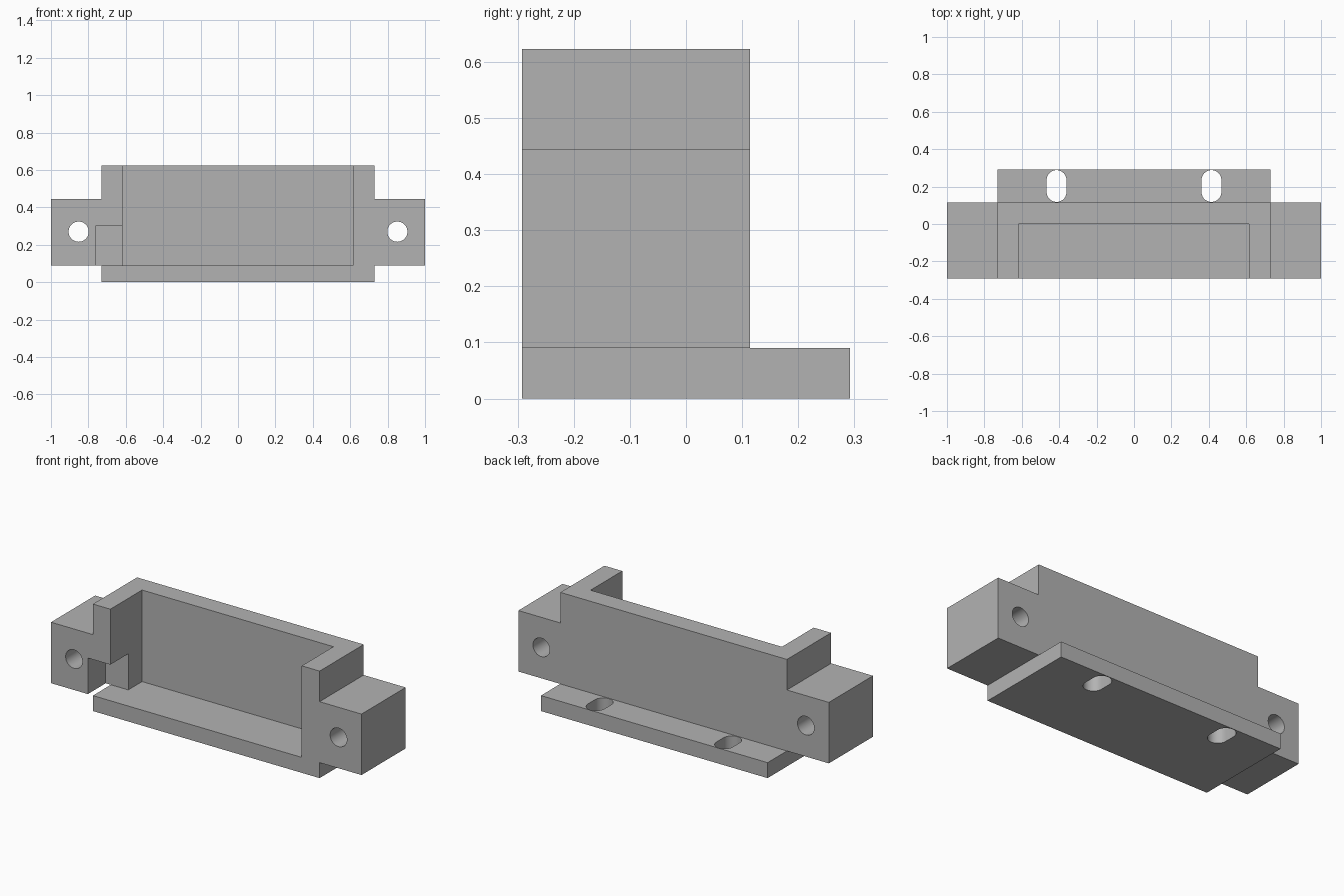
import bpy, bmesh, math

if "Cube" in bpy.data.objects:
    bpy.data.objects.remove(bpy.data.objects["Cube"])

grey = bpy.data.materials.new("plain grey")
grey.diffuse_color = (0.45, 0.45, 0.45, 1)
grey.use_nodes = True
grey.node_tree.nodes["Principled BSDF"].inputs["Base Color"].default_value = grey.diffuse_color


def extrude(name, points, offset, axes):
    """Closed profile, given as 3D points, extruded by an offset along one axis."""
    bm = bmesh.new()
    face = bm.faces.new([bm.verts.new(p) for p in points])
    res = bmesh.ops.extrude_face_region(bm, geom=[face])
    verts = [v for v in res["geom"] if isinstance(v, bmesh.types.BMVert)]
    bmesh.ops.translate(bm, verts=verts, vec=[offset * a for a in axes])
    bmesh.ops.recalc_face_normals(bm, faces=bm.faces)
    mesh = bpy.data.meshes.new(name)
    bm.to_mesh(mesh)
    bm.free()
    mesh.materials.append(grey)
    ob = bpy.data.objects.new(name, mesh)
    bpy.context.collection.objects.link(ob)
    return ob


def box(name, x0, x1, y0, y1, z0, z1):
    pts = [(x0, y0, z0), (x1, y0, z0), (x1, y1, z0), (x0, y1, z0)]
    return extrude(name, pts, z1 - z0, (0, 0, 1))


def slot_outline(r, half, n=24):
    """Circle stretched along its second axis by half each way."""
    pts = []
    for start, shift in ((0, half), (math.pi, -half)):
        for i in range(n + 1 if half else n):
            a = start + math.pi * i / n
            pts.append((r * math.cos(a), r * math.sin(a) + shift))
    return pts


FRONT, BACK, BODY_BACK = -0.292, 0.292, 0.114
LEDGE, EAR_TOP, TOP = 0.09, 0.445, 0.623

# Body with side ears: stepped front profile, mirrored about x = 0
half = [(0.73, 0), (0.73, LEDGE), (1, LEDGE), (1, EAR_TOP), (0.73, EAR_TOP), (0.73, TOP)]
outline = half + [(-x, z) for x, z in reversed(half)]
body = extrude("bracket_body", [(x, FRONT, z) for x, z in outline],
               BODY_BACK - FRONT, (0, 1, 0))

# Rear mounting flange
flange = box("rear_flange", -0.73, 0.73, 0.05, BACK, 0, LEDGE)

# Pocket open to front and top, and the cable notch on its left
cutters = [box("pocket_cutter", -0.618, 0.615, -0.5, 0.0, LEDGE, 0.8),
           box("notch_cutter", -0.763, -0.55, -0.5, -0.127, LEDGE, 0.3)]

# Round holes through the ears and slots through the flange
for side in (-1, 1):
    cutters.append(extrude("ear_hole_cutter",
                           [(side * 0.852 + x, -0.5, 0.27 + z) for x, z in slot_outline(0.054, 0)],
                           1, (0, 1, 0)))
    cutters.append(extrude("flange_slot_cutter",
                           [(side * 0.414 + x, 0.203 + y, -0.1) for x, y in slot_outline(0.053, 0.032)],
                           0.3, (0, 0, 1)))

for tool, op in [(flange, 'UNION')] + [(c, 'DIFFERENCE') for c in cutters]:
    mod = body.modifiers.new(tool.name, 'BOOLEAN')
    mod.operation, mod.solver, mod.object = op, 'EXACT', tool
    bpy.context.view_layer.objects.active = body
    bpy.ops.object.modifier_apply(modifier=mod.name)
    bpy.data.objects.remove(tool)

# Smooth hole walls, sharp edges elsewhere
body.select_set(True)
bpy.ops.object.shade_smooth_by_angle(angle=math.radians(30))
